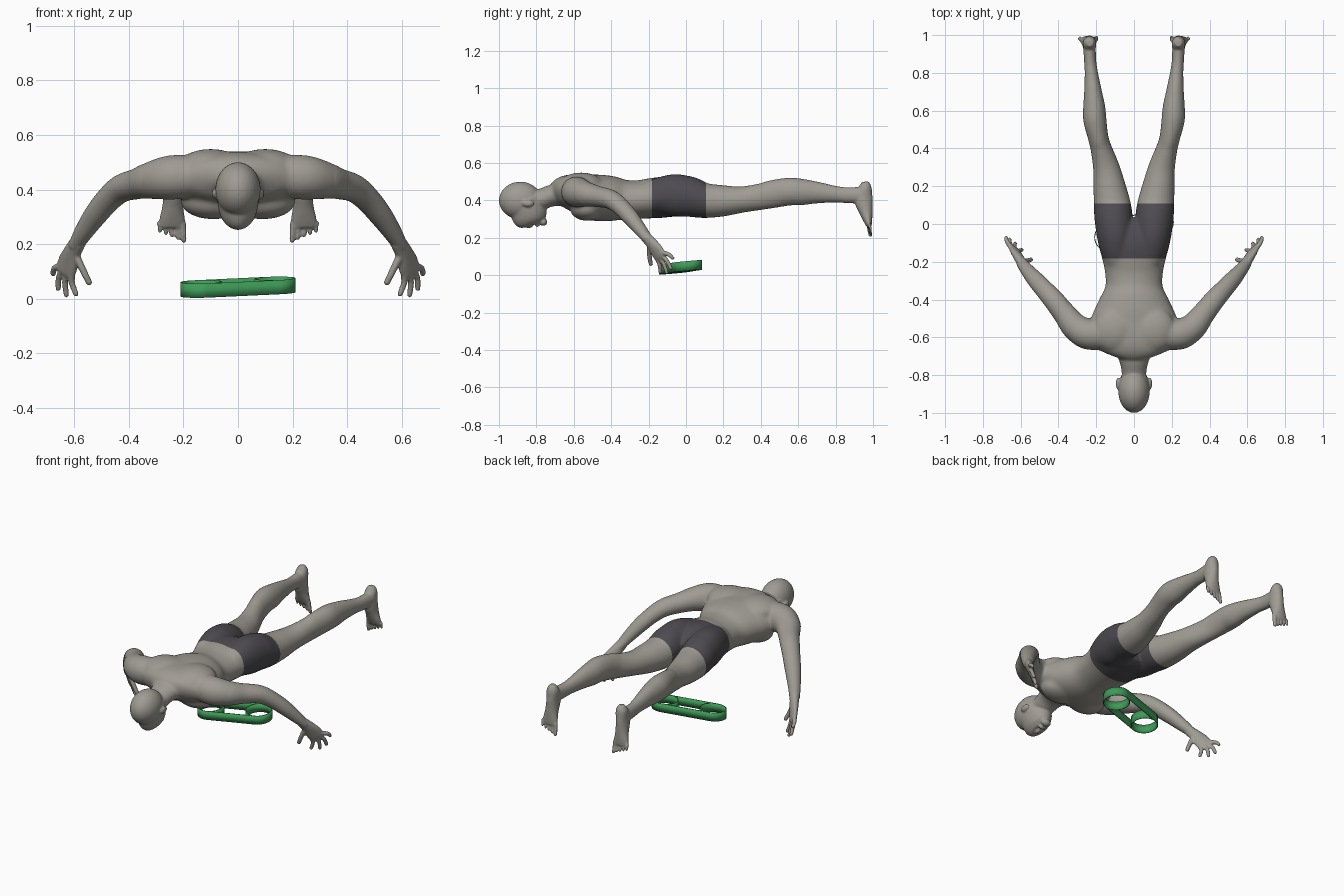
import bpy, bmesh, math
from mathutils import Vector, Matrix

default = bpy.data.objects.get("Cube")
if default:
    bpy.data.objects.remove(default, do_unlink=True)


def material(name, rgb):
    mat = bpy.data.materials.new(name)
    mat.use_nodes = True
    mat.diffuse_color = (*rgb, 1)
    mat.node_tree.nodes["Principled BSDF"].inputs["Base Color"].default_value = (*rgb, 1)
    return mat


skin = material("warm grey skin", (.35, .33, .295))
cloth = material("charcoal cloth", (.075, .07, .08))
rubber = material("green rubber", (.05, .33, .1))


def new_object(name, bm, mats):
    mesh = bpy.data.meshes.new(name)
    bm.to_mesh(mesh)
    bm.free()
    obj = bpy.data.objects.new(name, mesh)
    bpy.context.collection.objects.link(obj)
    for mat in mats:
        mesh.materials.append(mat)
    return obj


def spline(rows, steps=5):
    """Smooth curve through rows of (x, y, z, radius_a, radius_b)."""
    rows = [Vector(r) for r in rows]
    out = []
    for i in range(len(rows) - 1):
        p, q = rows[i], rows[i + 1]
        m = (q - rows[max(i - 1, 0)]) / 2
        n = (rows[min(i + 2, len(rows) - 1)] - p) / 2
        for k in range(steps):
            t = k / steps
            h = t * t * (3 - 2 * t)
            out.append(p * (1 - h) + q * h + m * (t * (1 - t) ** 2) - n * (t * t * (1 - t)))
    return out + [rows[-1]]


def loft(bm, rows, side, mirrored=True, sides=32):
    """Closed tube of oval rings; side is the direction of radius_a."""
    rows = spline(rows)
    for sign in ((1, -1) if mirrored else (1,)):
        rings = []
        for i, r in enumerate(rows):
            tangent = rows[min(i + 1, len(rows) - 1)] - rows[max(i - 1, 0)]
            tangent = Vector(tangent[:3]).normalized()
            u = Vector(side)
            u = (u - tangent * u.dot(tangent)).normalized()
            v = tangent.cross(u)
            ring = []
            for k in range(sides):
                a = math.tau * k / sides
                p = Vector(r[:3]) + u * r[3] * math.cos(a) + v * r[4] * math.sin(a)
                ring.append(bm.verts.new((p.x * sign, p.y, p.z)))
            rings.append(ring)
        for lower, upper in zip(rings, rings[1:]):
            for k in range(sides):
                j = (k + 1) % sides
                bm.faces.new((lower[k], lower[j], upper[j], upper[k]))
        bm.faces.new(rings[0])
        bm.faces.new(rings[-1])


def blob(bm, centre, radii):
    """Ellipsoid, doubled across the middle when it is off-centre."""
    for sign in ((1, -1) if centre[0] else (1,)):
        spot = Matrix.Translation((centre[0] * sign, centre[1], centre[2]))
        bmesh.ops.create_uvsphere(bm, u_segments=32, v_segments=20, radius=1,
                                  matrix=spot @ Matrix.Diagonal((*radii, 1)))


def digit(bm, points, radius):
    """Finger or toe: rounded tapering tube."""
    rows = [(*p, radius * (1 - .1 * i), radius * (1 - .1 * i)) for i, p in enumerate(points)]
    loft(bm, rows, (.7, .5, .5), sides=14)
    blob(bm, points[-1], (rows[-1][3],) * 3)


X = (1, 0, 0)
bm = bmesh.new()

# Torso and neck, from neck to seat
torso = [(-.71, .445, .08, .05), (-.665, .45, .19, .08), (-.6, .442, .24, .1),
         (-.5, .417, .228, .123), (-.4, .41, .185, .121), (-.33, .404, .152, .107),
         (-.25, .405, .155, .103), (-.18, .412, .17, .108), (-.1, .417, .19, .108),
         (-.02, .405, .19, .09), (.03, .4, .15, .06)]
loft(bm, [(0, *row) for row in torso], X, False)
loft(bm, [(0, -.86, .4, .062, .05), (0, -.78, .405, .066, .056),
          (0, -.72, .425, .08, .058), (0, -.64, .44, .12, .07)], X, False)
blob(bm, (.1, -.56, .485), (.12, .12, .064))       # shoulder blades
blob(bm, (.09, -.53, .355), (.12, .09, .064))      # chest

# Head: skull, face, features and ears
blob(bm, (0, -.886, .4), (.083, .114, .1))
loft(bm, [(0, -.865, .4, .08, .11), (0, -.845, .35, .075, .1), (0, -.836, .31, .066, .092),
          (0, -.83, .285, .052, .08), (0, -.825, .268, .03, .055)], X, False)
blob(bm, (0, -.84, .27), (.014, .024, .019))
blob(bm, (0, -.888, .294), (.045, .014, .016))
blob(bm, (0, -.795, .27), (.022, .012, .012))
blob(bm, (0, -.763, .285), (.03, .021, .021))
blob(bm, (.084, -.845, .385), (.012, .032, .019))

# Legs, from seat to ankle
leg = [(.08, -.2, .42, .075, .08), (.092, -.13, .428, .088, .1), (.1, -.06, .428, .097, .113),
       (.107, .02, .419, .101, .108), (.115, .1, .4, .098, .094), (.13, .2, .398, .085, .083),
       (.147, .3, .405, .07, .07), (.174, .4, .42, .056, .07), (.19, .46, .433, .054, .074),
       (.207, .55, .447, .061, .074), (.211, .62, .445, .058, .07), (.217, .7, .442, .047, .058),
       (.226, .8, .433, .035, .044), (.232, .86, .428, .032, .042), (.236, .94, .428, .033, .045)]
loft(bm, leg, X)

# Feet: heel to ball, then toes
loft(bm, [(.235, .958, .5, .018, .018), (.235, .958, .47, .034, .035), (.236, .948, .41, .035, .05),
          (.239, .962, .34, .038, .036), (.241, .973, .29, .047, .023),
          (.242, .979, .262, .044, .014)], X)
for i in range(5):
    x = .2 + .022 * i
    tip = .214 + .0085 * i
    digit(bm, [(x + .003, .976, .28), (x, .981, tip + .025), (x - .002, .986, tip)],
          .0125 if i == 0 else .0095)

# Arms, from shoulder to wrist
loft(bm, [(.14, -.585, .45, .075, .075), (.24, -.583, .445, .083, .082),
          (.31, -.545, .435, .073, .071), (.365, -.477, .422, .062, .057),
          (.425, -.403, .405, .055, .051), (.472, -.35, .367, .05, .046),
          (.52, -.297, .31, .045, .042), (.565, -.245, .245, .036, .034),
          (.597, -.203, .192, .029, .025)], (.7, -.7, 0))

# Hands: palm, four fingers, thumb
across = Vector((.69, .51, .51))
loft(bm, [(.585, -.22, .21, .03, .026), (.608, -.182, .168, .036, .024),
          (.622, -.157, .132, .045, .02), (.632, -.137, .1, .044, .016),
          (.635, -.13, .09, .036, .011)], across)
tips = [(.594, -.137, .018), (.629, -.103, .015), (.659, -.082, .038), (.677, -.072, .092)]
for i, tip in enumerate(tips):
    base = Vector((.632, -.137, .103)) + across * (.022 * i - .033)
    middle = base.lerp(Vector(tip), .5) + Vector((.007, .004, .005))
    digit(bm, [base, middle, tip], .013)
digit(bm, [(.592, -.195, .155), (.566, -.195, .1), (.546, -.188, .06)], .0145)

bmesh.ops.recalc_face_normals(bm, faces=bm.faces)
body = new_object("body_with_shorts", bm, [])

# Fuse the parts into one smooth skin
fuse = body.modifiers.new("fuse", "REMESH")
fuse.mode = "VOXEL"
fuse.voxel_size = .0052
soften = body.modifiers.new("soften", "SMOOTH")
soften.factor = .5
soften.iterations = 4
bpy.context.view_layer.update()
fused = bpy.data.meshes.new_from_object(body.evaluated_get(bpy.context.evaluated_depsgraph_get()))
body.modifiers.clear()
body.data = fused
fused.materials.clear()
fused.materials.append(skin)
fused.materials.append(cloth)

# Blend the muscles of the trunk, then cut clean hems and colour the shorts
waist, hem = -.182, .108
bm = bmesh.new()
bm.from_mesh(fused)
trunk = [v for v in bm.verts if -.73 < v.co.y < .02 and abs(v.co.x) < .36 and v.co.z > .27]
for _ in range(24):
    bmesh.ops.smooth_vert(bm, verts=trunk, factor=.5,
                          use_axis_x=True, use_axis_y=True, use_axis_z=True)
for y in (waist, hem):
    bmesh.ops.bisect_plane(bm, geom=bm.verts[:] + bm.edges[:] + bm.faces[:],
                           plane_co=(0, y, 0), plane_no=(0, 1, 0))
for face in bm.faces:
    c = face.calc_center_median()
    face.smooth = True
    face.material_index = int(waist < c.y < hem and abs(c.x) < .35)
bm.to_mesh(fused)
bm.free()

# Exercise band: two loops joined by two straight straps
bm = bmesh.new()
half, radius, height = .141, .073, .026
turn = Matrix.Rotation(math.atan2(.04, .135), 2)


def strip(points):
    pairs = []
    for p in points:
        x, y = turn @ Vector(p)
        y -= .03
        z = .045 + .09 * y + .02 * x
        pairs.append([bm.verts.new((x, y, z + h)) for h in (-height, height)])
    for (a, b), (c, d) in zip(pairs, pairs[1:]):
        bm.faces.new((a, c, d, b))


for end in (-half, half):
    strip([(end + radius * math.cos(math.tau * k / 40), radius * math.sin(math.tau * k / 40))
           for k in range(41)])
strip([(half, radius), (-half, radius)])
strip([(-half, -radius), (half, -radius)])
bmesh.ops.remove_doubles(bm, verts=bm.verts, dist=.0001)
band = new_object("exercise_band", bm, [rubber])
wall = band.modifiers.new("wall", "SOLIDIFY")
wall.thickness = .005
wall.offset = 0
bpy.ops.object.select_all(action="DESELECT")
band.select_set(True)
bpy.context.view_layer.objects.active = band
bpy.ops.object.shade_smooth_by_angle(angle=math.radians(40))
